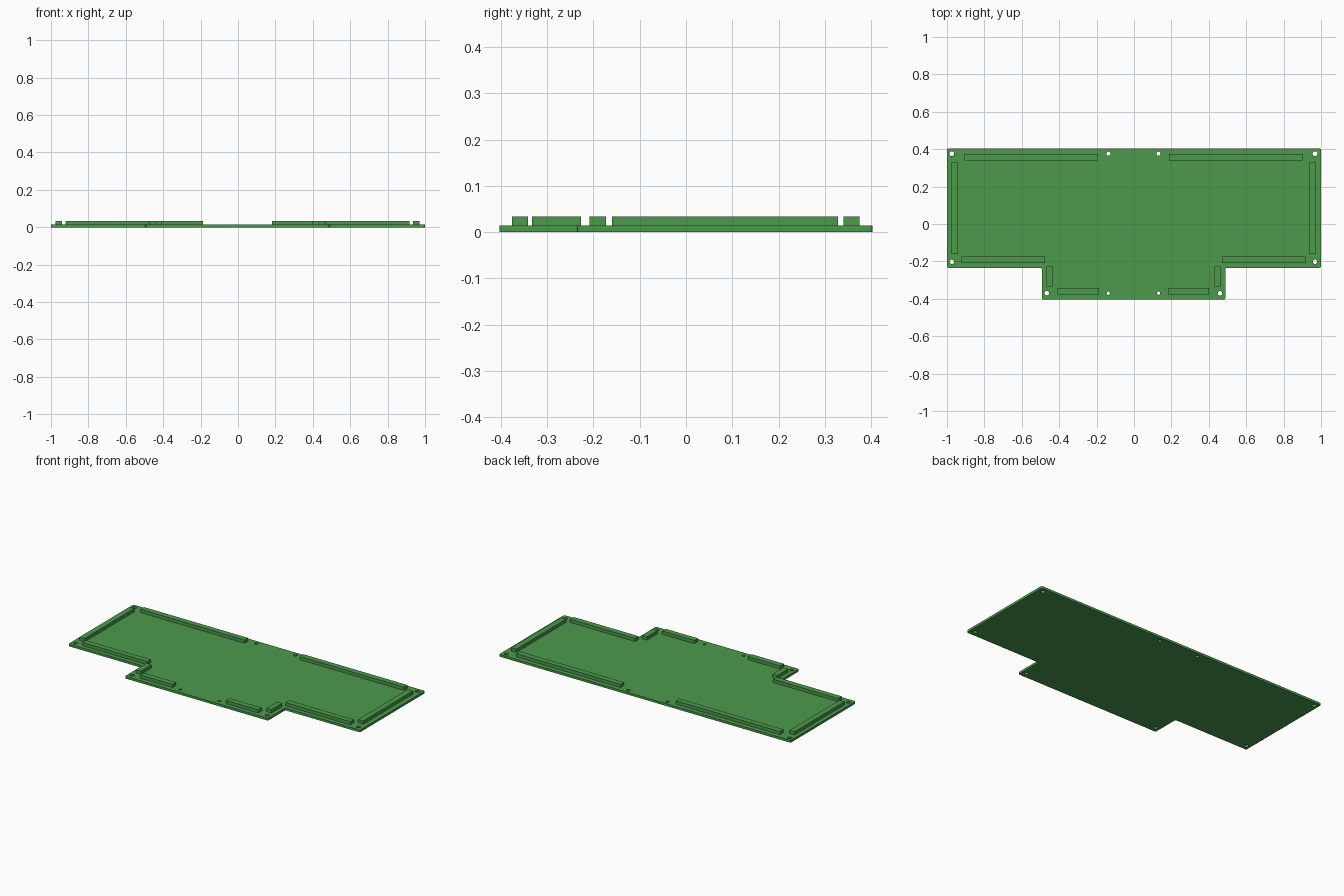
import bpy, bmesh, math
from mathutils import Vector

if "Cube" in bpy.data.objects:
    bpy.data.objects.remove(bpy.data.objects["Cube"])

PLATE_H, RAIL_TOP, CX = 0.014, 0.034, -0.003

green = bpy.data.materials.new("board green")
green.diffuse_color = (0.073, 0.319, 0.073, 1)
green.use_nodes = True
green.node_tree.nodes["Principled BSDF"].inputs["Base Color"].default_value = green.diffuse_color


def add_mesh(name, mesh):
    obj = bpy.data.objects.new(name, mesh)
    mesh.materials.clear()
    mesh.materials.append(green)
    bpy.context.collection.objects.link(obj)
    return obj


def rounded(corners, r, steps=5):
    """Replace each right-angle corner by a small arc."""
    pts = []
    for i, c in enumerate(corners):
        p = Vector(c)
        d1 = (Vector(corners[i - 1]) - p).normalized()
        d2 = (Vector(corners[(i + 1) % len(corners)]) - p).normalized()
        centre = p + r * (d1 + d2)
        for k in range(steps + 1):
            t = k / steps * math.pi / 2
            pts.append(centre - r * (math.cos(t) * d2 + math.sin(t) * d1))
    return pts


def circle(x, y, r, n=24):
    return [(x + r * math.cos(2 * math.pi * k / n), y + r * math.sin(2 * math.pi * k / n)) for k in range(n)]


def plate(name, loops, height):
    """Filled outline with holes, extruded up from z = 0."""
    curve = bpy.data.curves.new(name, 'CURVE')
    curve.dimensions, curve.fill_mode, curve.extrude = '2D', 'BOTH', height / 2
    for loop in loops:
        s = curve.splines.new('POLY')
        s.points.add(len(loop) - 1)
        s.use_cyclic_u = True
        for point, (x, y) in zip(s.points, loop):
            point.co = (x, y, 0, 1)
    helper = bpy.data.objects.new(name + "_outline", curve)
    bpy.context.collection.objects.link(helper)
    bpy.context.view_layer.update()
    mesh = bpy.data.meshes.new_from_object(helper.evaluated_get(bpy.context.evaluated_depsgraph_get()))
    bpy.data.objects.remove(helper)
    bm = bmesh.new()
    bm.from_mesh(mesh)
    bmesh.ops.remove_doubles(bm, verts=bm.verts, dist=1e-5)
    bmesh.ops.translate(bm, verts=bm.verts, vec=(0, 0, height / 2))
    bmesh.ops.recalc_face_normals(bm, faces=bm.faces)
    for f in bm.faces:
        f.smooth = False
    bm.to_mesh(mesh)
    bm.free()
    return add_mesh(name, mesh)


def box(name, x0, x1, y0, y1, z0, z1):
    bm = bmesh.new()
    bmesh.ops.create_cube(bm, size=1)
    for v in bm.verts:
        v.co = ((x0 + x1) / 2 + v.co.x * (x1 - x0),
                (y0 + y1) / 2 + v.co.y * (y1 - y0),
                (z0 + z1) / 2 + v.co.z * (z1 - z0))
    mesh = bpy.data.meshes.new(name)
    bm.to_mesh(mesh)
    bm.free()
    return add_mesh(name, mesh)


# T-shaped base plate with rounded corners and screw holes
outline = rounded([(-1, 0.403), (-1, -0.234), (-0.493, -0.234), (-0.493, -0.403),
                   (0.488, -0.403), (0.488, -0.234), (1, -0.234), (1, 0.403)], 0.008)
holes = [circle(CX + s * x, y, r) for s in (-1, 1) for x, y, r in
         [(0.971, 0.376, 0.013), (0.134, 0.376, 0.011), (0.971, -0.202, 0.012),
          (0.463, -0.370, 0.012), (0.134, -0.370, 0.009)]]
plate("base_plate", [outline] + holes, PLATE_H)

# Raised locating rails, mirrored left and right
rails = {
    "back_rail": (0.190, 0.903, 0.340, 0.375),
    "side_rail": (0.938, 0.973, -0.160, 0.328),
    "shoulder_rail": (0.474, 0.919, -0.208, -0.173),
    "neck_rail": (0.430, 0.465, -0.333, -0.227),
    "front_rail": (0.184, 0.405, -0.376, -0.341),
}
for name, (xa, xb, y0, y1) in rails.items():
    for side, s in (("left", -1), ("right", 1)):
        x0, x1 = sorted((CX + s * xa, CX + s * xb))
        box(f"{side}_{name}", x0, x1, y0, y1, PLATE_H - 0.002, RAIL_TOP)
